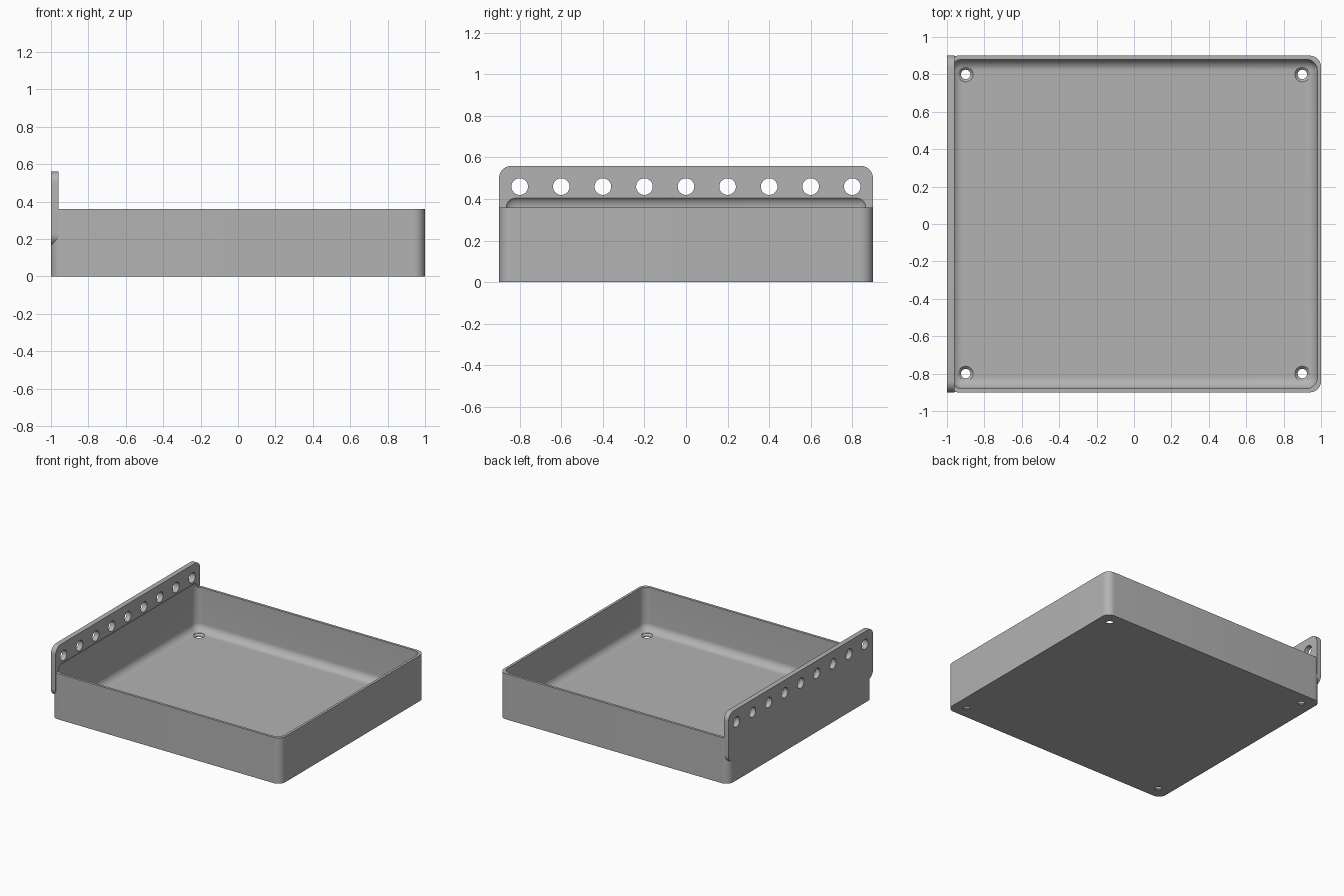
import bpy, bmesh, math
from mathutils import Matrix, Vector

if "Cube" in bpy.data.objects:
    bpy.data.objects.remove(bpy.data.objects["Cube"], do_unlink=True)

RADIUS, SEGMENTS = 0.06, 10
HALF_X, HALF_Y, RIM, WALL = 1.0, 0.9, 0.36, 0.02

grey = bpy.data.materials.new("plain grey")
grey.use_nodes = True
colour = (0.45, 0.45, 0.45, 1)
grey.diffuse_color = colour
grey.node_tree.nodes["Principled BSDF"].inputs["Base Color"].default_value = colour


def finish(name, bm):
    bmesh.ops.recalc_face_normals(bm, faces=bm.faces)
    mesh = bpy.data.meshes.new(name)
    bm.to_mesh(mesh)
    bm.free()
    mesh.materials.append(grey)
    obj = bpy.data.objects.new(name, mesh)
    bpy.context.collection.objects.link(obj)
    return obj


def rounded_box(name, low, high, axis=None):
    """Box with every edge rounded, or only the edges along one axis."""
    low, high = Vector(low), Vector(high)
    bm = bmesh.new()
    bmesh.ops.create_cube(bm, size=1)
    for v in bm.verts:
        v.co = (low + high) / 2 + v.co * (high - low)
    edges = [e for e in bm.edges if axis is None
             or abs((e.verts[0].co - e.verts[1].co)[axis]) > 1e-4]
    bmesh.ops.bevel(bm, geom=edges, offset=RADIUS, segments=SEGMENTS,
                    profile=0.5, affect='EDGES')
    return finish(name, bm)


def cone(bm, centre, r1, r2, depth, turn=Matrix()):
    bmesh.ops.create_cone(bm, cap_ends=True, segments=32, radius1=r1, radius2=r2,
                          depth=depth, matrix=Matrix.Translation(centre) @ turn)


def combine(target, other, operation):
    """Apply a boolean and discard the helper."""
    other.hide_render = True
    mod = target.modifiers.new("boolean", 'BOOLEAN')
    mod.operation, mod.object, mod.solver = operation, other, 'EXACT'
    bpy.context.view_layer.objects.active = target
    bpy.ops.object.modifier_apply(modifier=mod.name)
    bpy.data.objects.remove(other, do_unlink=True)


# Tray block and the taller mounting plate along its right side
tray = rounded_box("tray_with_mounting_plate", (-HALF_X, -HALF_Y, 0),
                   (HALF_X, HALF_Y, RIM), axis=2)
plate = rounded_box("mounting_plate", (-HALF_X, -HALF_Y, 0.165),
                    (-HALF_X + 0.04, HALF_Y, 0.56), axis=0)
combine(tray, plate, 'UNION')

# Hollow with rounded floor edges, scooping slightly into the plate
hollow = rounded_box("hollow_cutter", (WALL - HALF_X, WALL - HALF_Y, WALL),
                     (HALF_X - WALL, HALF_Y - WALL, 0.42))
combine(tray, hollow, 'DIFFERENCE')

# Row of round holes through the plate
bm = bmesh.new()
for i in range(-4, 5):
    cone(bm, (-HALF_X, i * 0.2, 0.46), 0.04, 0.04, 0.2,
         Matrix.Rotation(math.pi / 2, 4, 'Y'))
combine(tray, finish("plate_hole_cutter", bm), 'DIFFERENCE')

# Countersunk screw holes in the floor corners
for r1, r2, z, depth in ((0.025, 0.025, 0, 0.2), (0.025, 0.04, 0.0125, 0.015),
                         (0.04, 0.04, 0.0449, 0.05)):
    bm = bmesh.new()
    for x in (-0.9, 0.9):
        for y in (-0.8, 0.8):
            cone(bm, (x, y, z), r1, r2, depth)
    combine(tray, finish("screw_hole_cutter", bm), 'DIFFERENCE')

# Smooth rounded surfaces, keep hard edges
bpy.ops.object.select_all(action='DESELECT')
tray.select_set(True)
bpy.context.view_layer.objects.active = tray
bpy.ops.object.shade_smooth_by_angle(angle=math.radians(30))
